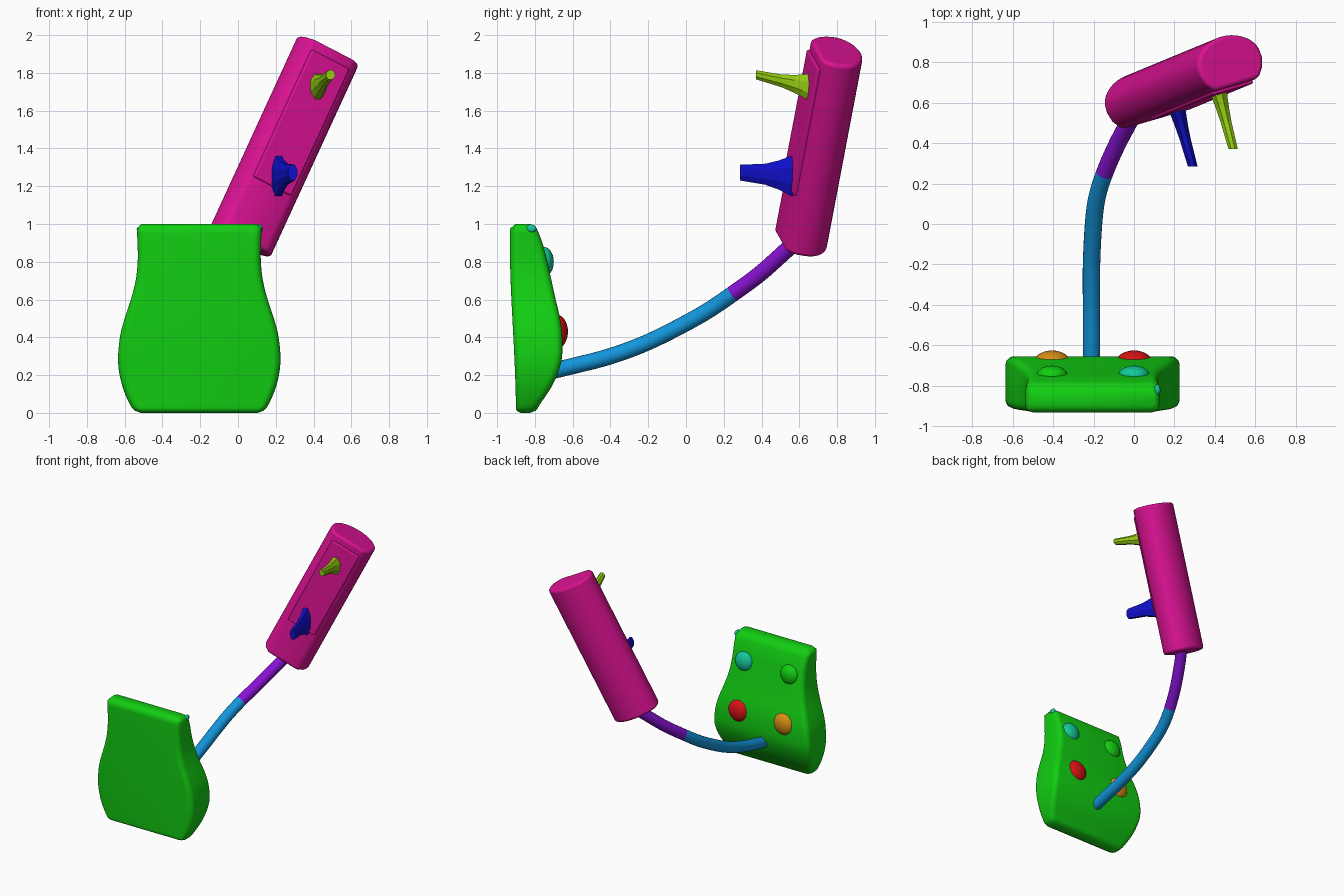
import bpy, bmesh, math
from mathutils import Vector, Matrix

if "Cube" in bpy.data.objects:
    bpy.data.objects.remove(bpy.data.objects["Cube"])


def material(name, rgb):
    m = bpy.data.materials.new(name)
    m.diffuse_color = (*rgb, 1)
    m.use_nodes = True
    m.node_tree.nodes["Principled BSDF"].inputs["Base Color"].default_value = m.diffuse_color
    return m


GREEN = material("green", (0.006, 0.62, 0.006))
PINK = material("magenta", (0.70, 0.006, 0.29))
SKY = material("sky_blue", (0.006, 0.30, 0.70))
PURPLE = material("purple", (0.25, 0.006, 0.66))
NAVY = material("deep_blue", (0.005, 0.005, 0.60))
LIME = material("lime", (0.30, 0.62, 0.006))
RED = material("red", (0.68, 0.006, 0.008))
ORANGE = material("orange", (0.68, 0.27, 0.007))
TEAL = material("teal", (0.007, 0.58, 0.33))


def finish(bm, name, mat, angle=None, bevel=0):
    """Turn a bmesh into a named object, optionally bevelled and smoothed."""
    bmesh.ops.recalc_face_normals(bm, faces=bm.faces)
    me = bpy.data.meshes.new(name)
    bm.to_mesh(me)
    bm.free()
    me.materials.append(mat)
    ob = bpy.data.objects.new(name, me)
    bpy.context.collection.objects.link(ob)
    if bevel:
        b = ob.modifiers.new("bevel", 'BEVEL')
        b.width, b.segments = bevel, 3
        b.limit_method, b.angle_limit = 'ANGLE', math.radians(50)
    if angle:
        bpy.ops.object.select_all(action='DESELECT')
        ob.select_set(True)
        bpy.context.view_layer.objects.active = ob
        bpy.ops.object.shade_smooth_by_angle(angle=math.radians(angle))
    return ob


def loft(name, rings, mat, angle=None, bevel=0):
    """Skin closed rings of equal length and cap both ends."""
    bm = bmesh.new()
    vs = [[bm.verts.new(p) for p in r] for r in rings]
    n = len(vs[0])
    for a, b in zip(vs, vs[1:]):
        for i in range(n):
            bm.faces.new((a[i], a[(i + 1) % n], b[(i + 1) % n], b[i]))
    bm.faces.new(vs[0])
    bm.faces.new(vs[-1])
    return finish(bm, name, mat, angle, bevel)


def spline(pts, steps):
    """Smooth path through control points."""
    p = [Vector(q) for q in pts]
    p = [2 * p[0] - p[1]] + p + [2 * p[-1] - p[-2]]
    out = []
    for a, b, c, d in zip(p, p[1:], p[2:], p[3:]):
        for s in range(steps):
            t = s / steps
            out.append(0.5 * (2 * b + (c - a) * t + (2 * a - 5 * b + 4 * c - d) * t * t
                              + (3 * b - a - 3 * c + d) * t ** 3))
    return out + [p[-2]]


# Holder: rounded rectangles stacked along z; rows are (z, half width, front y, back y)
CX, R = -0.205, 0.04
half_widths = [(0.0, .335), (.05, .37), (.15, .41), (.27, .43), (.40, .42),
               (.50, .395), (.60, .362), (.70, .337), (.80, .326), (.90, .327), (1.0, .333)]
backs = [-.80, -.77, -.705, -.66, -.655, -.667, -.69, -.712, -.735, -.76, -.80]
rows = [(z, w, -.90 - .032 * math.sin(math.pi * min(1, z ** 1.6 * .62)), b)
        for (z, w), b in zip(half_widths, backs)]
samples = []
for a in spline([(z, w, b) for z, w, b in [(r[0], r[1], r[3]) for r in rows]], 4):
    front = -.90 - .032 * math.sin(math.pi * min(1, max(0, a.x) ** 1.6 * .62))
    samples.append((a.x, a.y, front, a.z))


def holder_ring(z, w, f, b, inset):
    w, f, b = w - inset, f + inset, b - inset
    r = R - inset * 0.6
    ring = []
    for k, (cx, cy) in enumerate([(w - r, b - r), (r - w, b - r), (r - w, f + r), (w - r, f + r)]):
        for j in range(6):
            t = math.pi / 2 * (k + j / 5)
            ring.append((CX + cx + r * math.cos(t), cy + r * math.sin(t), z))
    return ring


rings = []
for z, w, f, b in samples:
    e = min(z, 1 - z)                      # distance from the nearer end
    k = max(0.0, 1 - e / 0.025)
    rings.append(holder_ring(z, w, f, b, 0.025 * (1 - math.sqrt(max(0, 1 - k * k)))))
loft("holder", rings, GREEN, 50)


# Domed buttons on the back of the holder, and a small side stud
def dome(name, loc, size, mat):
    bm = bmesh.new()
    m = Matrix.Translation(loc) @ Matrix.Diagonal((*size, 1))
    bmesh.ops.create_uvsphere(bm, u_segments=28, v_segments=16, radius=1, matrix=m)
    finish(bm, name, mat, 60)


dome("lower_right_button", (0, -.685, .43), (.09, .06, .09), RED)
dome("lower_left_button", (-.405, -.685, .43), (.09, .06, .09), ORANGE)
dome("upper_right_button", (0, -.75, .80), (.078, .05, .078), TEAL)
dome("upper_left_button", (-.405, -.75, .80), (.078, .05, .078), GREEN)
dome("side_stud", (.115, -.82, .975), (.016, .028, .022), TEAL)

# Curved arm: one path split in two colours
path = spline([(-.21, -.74, .215), (-.21, -.60, .248), (-.21, -.40, .30), (-.21, -.20, .375),
               (-.20, 0, .475), (-.183, .13, .55), (-.146, .25, .632),
               (-.085, .39, .735), (-.01, .53, .86), (.04, .61, .935)], 5)
SPLIT = 30
arm_rings = []
for i, p in enumerate(path):
    t = (path[min(i + 1, len(path) - 1)] - path[max(i - 1, 0)]).normalized()
    u = t.cross(Vector((1, 0, 0))).normalized()
    v = t.cross(u)
    arm_rings.append([p + 0.043 * (u * math.cos(a) + v * math.sin(a))
                      for a in (math.tau * k / 20 for k in range(20))])
loft("lower_arm", arm_rings[:SPLIT + 1], SKY, 50)
loft("upper_arm", arm_rings[SPLIT:], PURPLE, 50)

# Tilted body: local axes are width, outward front and length
C = Vector((.243, .707, 1.41))
D = Vector((.411, .170, .894)).normalized()
W = Vector((.86, .25, -.444)).normalized()
N = W.cross(D).normalized()
L = 0.567


def body_point(w, n, t):
    return C + W * w + N * n + D * t


profile = [(.11, .118), (.135, .108), (.165, .07), (.18, .02)]
profile += [(.18 * math.cos(a), -.131 * math.sin(a))
            for a in (math.pi * k / 20 for k in range(1, 20))]
profile += [(-w, n) for w, n in reversed(profile[:4])]
loft("body", [[body_point(w, n, t) for w, n in profile] for t in (-L, L)], PINK, 40, 0.018)

# Raised panel on the body front
panel = [(-.118, -.24), (.118, -.24), (.118, .51), (-.118, .51)]
loft("front_panel", [[body_point(w * k, n, t) for w, t in panel]
                     for n, k in ((.10, 1), (.133, .97))], PINK, 40, 0.008)


# Faceted pegs that flare at the base; sizes are (half width, half height)
def peg(name, base, tip, base_size, tip_size, sides, mat):
    base, tip = Vector(base), Vector(tip)
    rings = []
    for s in (-0.06, 0.0, 0.1, 0.25, 0.5, 1.0):
        f = max(0, 1 - s) ** 2.2 if s > 0 else 1
        a, b = [q + (p - q) * f for p, q in zip(base_size, tip_size)]
        c = base.lerp(tip, s)
        rings.append([c + Vector((a * math.cos(t), 0, b * math.sin(t)))
                      for t in (math.tau * (k + .5) / sides for k in range(sides))])
    loft(name, rings, mat)


peg("lower_peg", (.215, .555, 1.255), (.29, .285, 1.272), (.045, .115), (.026, .045), 8, NAVY)
peg("upper_peg", (.418, .645, 1.725), (.49, .37, 1.79), (.046, .075), (.025, .026), 8, LIME)
